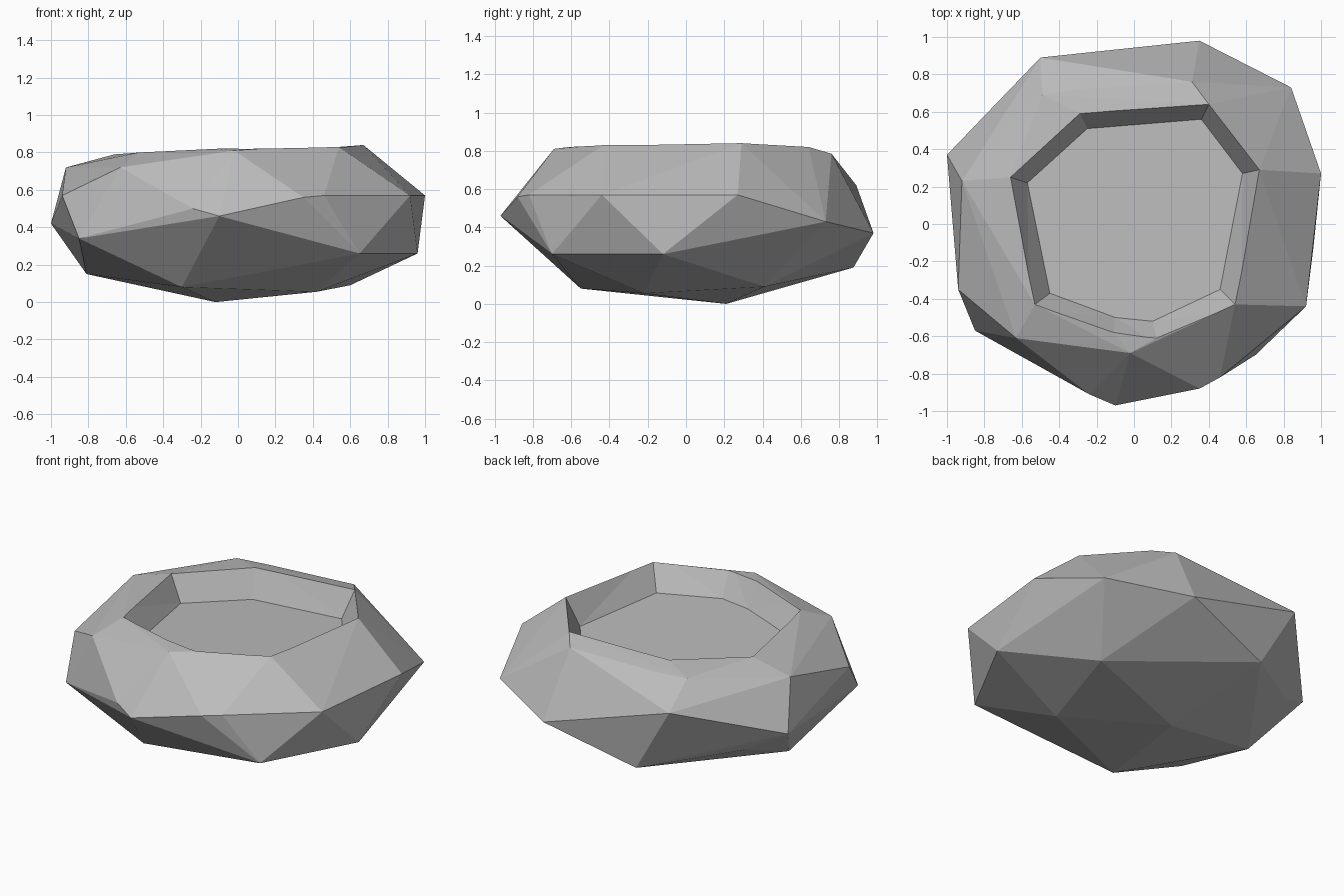
import bpy
import bmesh
from mathutils import Vector

if "Cube" in bpy.data.objects:
    bpy.data.objects.remove(bpy.data.objects["Cube"], do_unlink=True)

stone = bpy.data.materials.new("stone_grey")
stone.use_nodes = True
GREY = (0.5, 0.5, 0.5, 1)
stone.diffuse_color = GREY
stone.node_tree.nodes["Principled BSDF"].inputs["Base Color"].default_value = GREY


def hull_object(name, points):
    """Faceted convex solid wrapped around the points."""
    bm = bmesh.new()
    for p in points:
        bm.verts.new(p)
    result = bmesh.ops.convex_hull(bm, input=bm.verts[:])
    loose = [v for v in bm.verts if not v.link_faces]
    bmesh.ops.delete(bm, geom=loose, context='VERTS')
    bmesh.ops.recalc_face_normals(bm, faces=bm.faces[:])
    mesh = bpy.data.meshes.new(name)
    bm.to_mesh(mesh)
    bm.free()
    mesh.materials.append(stone)
    obj = bpy.data.objects.new(name, mesh)
    bpy.context.collection.objects.link(obj)
    return obj


# Underside corners
underside = [(-.3, -.55, .08), (-.12, .21, 0), (.42, -.22, .055),
             (.6, .41, .09), (-.25, .875, .19), (-.81, .09, .15),
             (-.77, .486, .3), (.65, -.7, .26), (.96, -.12, .26)]
# Widest band
girdle = [(.35, .98, .37), (.84, .73, .43), (1, .27, .57), (.92, -.44, .57),
          (.46, -.82, .57), (.35, -.88, .56), (-.1, -.97, .46),
          (-.24, -.91, .5), (-.85, -.57, .34), (-.94, -.35, .57),
          (-1, .37, .42), (-.5, .89, .62)]
# Upper shoulder
shoulder = [(-.63, -.61, .72), (-.92, .23, .72), (-.49, .69, .77),
            (-.3, .72, .77), (.31, .76, .785), (-.02, -.69, .81)]
# Hollow: rim and floor outlines
rim = [(-.29, .59, .8), (.4, .64, .82), (.67, .29, .84), (.54, -.43, .83),
       (.12, -.61, .82), (-.11, -.58, .82), (-.53, -.43, .8), (-.66, .25, .79)]
floor = [(-.25, .51), (.36, .56), (.58, .27), (.46, -.35),
         (.1, -.52), (-.1, -.5), (-.45, -.37), (-.57, .22)]

rock = hull_object("hollow_rock", underside + girdle + shoulder + rim)

# Flared cutter running from the floor out past the rim
base = [Vector((x, y, .655 + .03 * (x - y))) for x, y in floor]
top = [b.lerp(Vector(r), 1.4) for b, r in zip(base, rim)]
cutter = hull_object("hollow_cutter", base + top)
cutter.hide_render = True

cut = rock.modifiers.new("hollow", 'BOOLEAN')
cut.operation = 'DIFFERENCE'
cut.solver = 'EXACT'
cut.object = cutter
bpy.context.view_layer.objects.active = rock
bpy.ops.object.modifier_apply(modifier=cut.name)
bpy.data.objects.remove(cutter, do_unlink=True)
rock.data.shade_flat()
